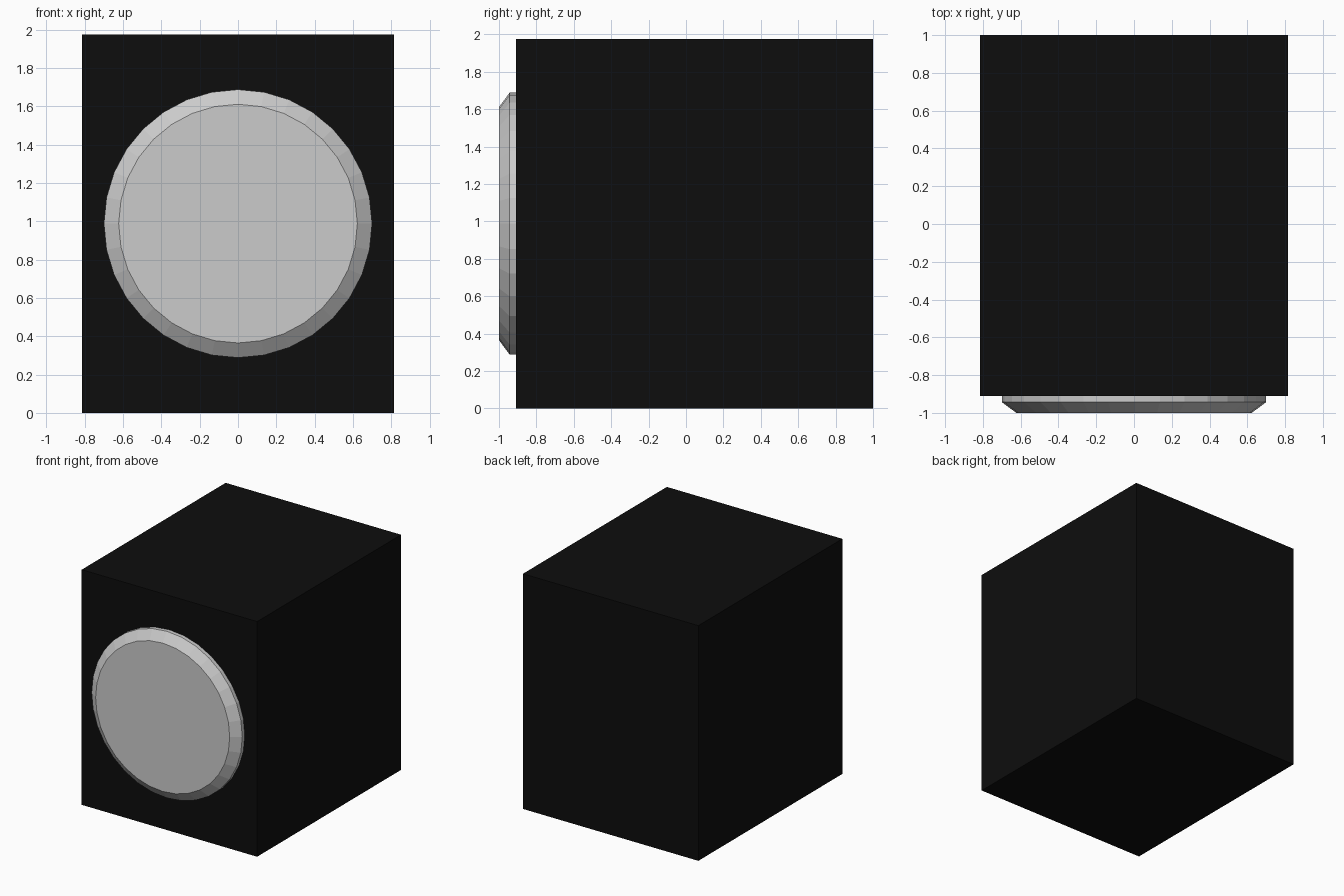
import bpy, bmesh
from math import cos, sin, tau

if "Cube" in bpy.data.objects:
    bpy.data.objects.remove(bpy.data.objects["Cube"])


def make_object(name, bm, color=None):
    bmesh.ops.recalc_face_normals(bm, faces=bm.faces)
    mesh = bpy.data.meshes.new(name)
    bm.to_mesh(mesh)
    bm.free()
    obj = bpy.data.objects.new(name, mesh)
    bpy.context.collection.objects.link(obj)
    if color:
        mat = bpy.data.materials.new(name + "_color")
        mat.diffuse_color = color
        mat.use_nodes = True
        mat.node_tree.nodes["Principled BSDF"].inputs["Base Color"].default_value = mat.diffuse_color
        mesh.materials.append(mat)
    return obj


# Black housing box
HALF_WIDTH, FRONT, BACK, HEIGHT = 0.815, -0.91, 1.0, 1.975
bm = bmesh.new()
bmesh.ops.create_cube(bm, size=1)
bmesh.ops.scale(bm, vec=(2 * HALF_WIDTH, BACK - FRONT, HEIGHT), verts=bm.verts)
bmesh.ops.translate(bm, vec=(0, (BACK + FRONT) / 2, HEIGHT / 2), verts=bm.verts)
make_object("housing", bm, (0.004, 0.004, 0.004, 1))

# Round front disc with a chamfered rim: (radius, y) rings from back to front
SIDES, CENTER_Z = 32, 0.988
profile = [(0.70, FRONT), (0.70, -0.943), (0.623, -1.0)]
bm = bmesh.new()
rings = [[bm.verts.new((r * cos(tau * i / SIDES), y, CENTER_Z + r * sin(tau * i / SIDES)))
          for i in range(SIDES)] for r, y in profile]
for a, b in zip(rings, rings[1:]):
    for i in range(SIDES):
        j = (i + 1) % SIDES
        bm.faces.new((a[i], a[j], b[j], b[i]))
bm.faces.new(rings[0])
bm.faces.new(rings[-1])
make_object("front_disc", bm)
